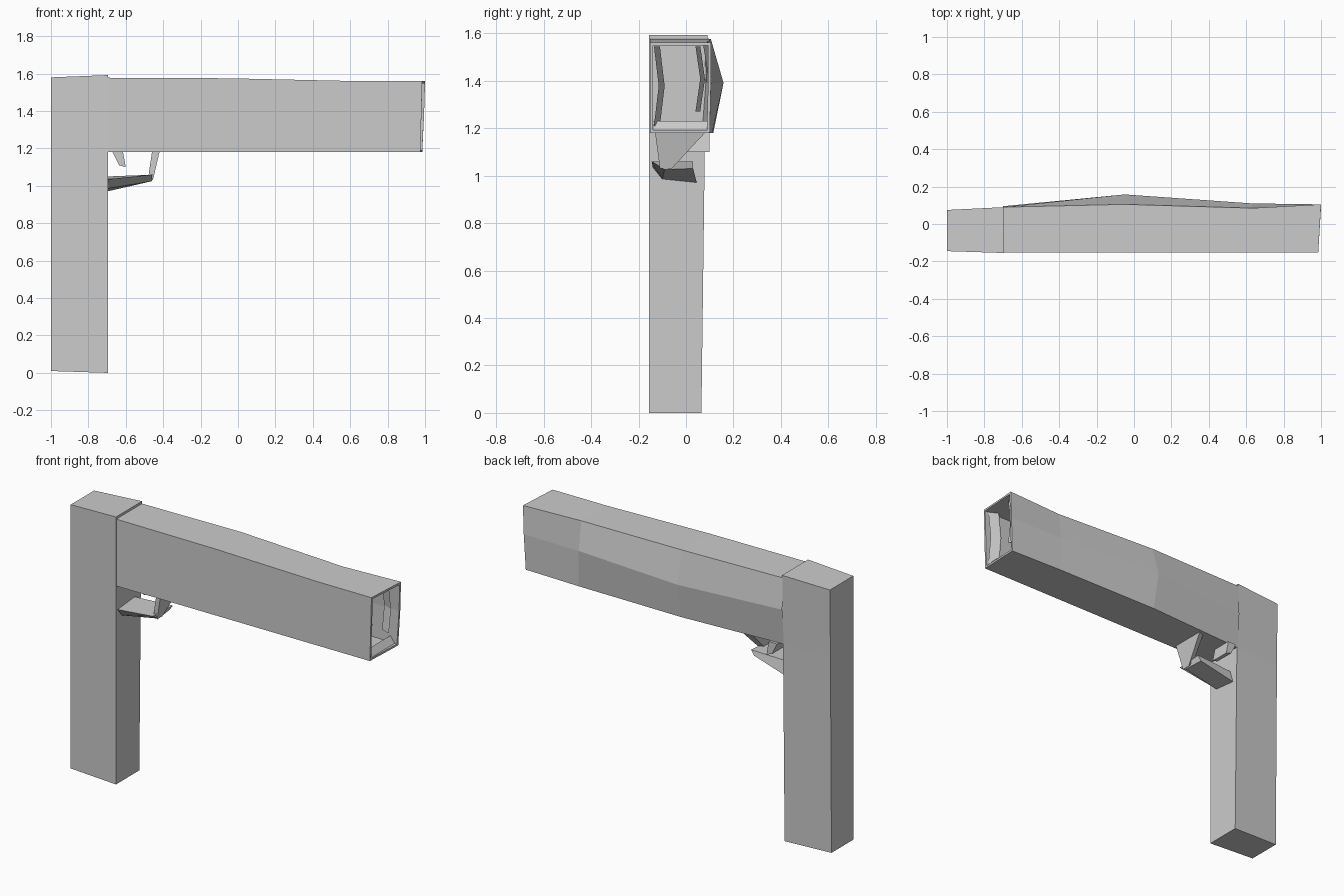
import bpy

if "Cube" in bpy.data.objects:
    bpy.data.objects.remove(bpy.data.objects["Cube"])


def loft(name, rings, caps=True):
    """Skin a list of equal-sized point rings into a flat-shaded object."""
    n = len(rings[0])
    verts = [p for ring in rings for p in ring]
    faces = []
    for r in range(len(rings) - 1):
        for i in range(n):
            j = (i + 1) % n
            faces.append((r * n + i, r * n + j, (r + 1) * n + j, (r + 1) * n + i))
    if caps:
        faces.append(tuple(reversed(range(n))))
        faces.append(tuple((len(rings) - 1) * n + i for i in range(n)))
    mesh = bpy.data.meshes.new(name)
    mesh.from_pydata(verts, [], faces)
    obj = bpy.data.objects.new(name, mesh)
    bpy.context.collection.objects.link(obj)
    import bmesh
    bm = bmesh.new()
    bm.from_mesh(mesh)
    bmesh.ops.recalc_face_normals(bm, faces=bm.faces)
    bm.to_mesh(mesh)
    bm.free()
    return obj


# Upright grip: slightly tapered square post
def grip_ring(z0, z1, back_l, back_r):
    return [(-1, -0.145, z0), (-0.695, -0.155, z1),
            (-0.695, back_r, z1), (-1, back_l, z0)]


loft("grip", [grip_ring(0.01, 0.0, 0.06, 0.065),
              grip_ring(1.18, 1.18, 0.07, 0.08),
              grip_ring(1.58, 1.592, 0.075, 0.09)])

# Barrel: hollow tube with a ridge along the back side, open at the muzzle
# station: x, top z, y of top back edge, ridge and bottom back edge
stations = [(-0.70, 1.578, 0.09, 0.095, 0.08),
            (-0.05, 1.575, 0.105, 0.158, 0.115),
            (0.63, 1.56, 0.085, 0.11, 0.11),
            (0.985, 1.56, 0.105, 0.105, 0.10)]


def barrel_ring(x, top, yt, ym, yb, inset=0.0):
    k = 0.01 if x > 0.9 else 0.0
    d = inset
    return [(x - k, -0.152 + d, 1.18 + d), (x, -0.152 + d, top - d),
            (x + k * 1.5, yt - d, top - d), (x + k, ym - d, 1.39),
            (x, yb - d, 1.18 + d)]


outer = [barrel_ring(*s) for s in stations]
inner = [barrel_ring(*s, inset=0.012) for s in reversed(stations)]
loft("barrel", outer + inner, caps=False)


# Thin liner strips just inside the muzzle
def liner(name, y_edge, y_mid, x_depth, z0, z1, w):
    rings = []
    for z, y in ((z0, y_edge), ((z0 + z1) / 2, y_mid), (z1, y_edge)):
        rings.append([(0.965, y, z), (0.965 - x_depth, y + w, z),
                      (0.957 - x_depth, y + w, z), (0.957, y, z)])
    loft(name, rings)


liner("liner_front", -0.135, -0.115, 0.05, 1.21, 1.545, 0.025)
liner("liner_back", 0.04, 0.06, 0.05, 1.27, 1.545, 0.02)
loft("muzzle_lip", [[(0.975, y, 1.185), (0.94, y, 1.23), (0.93, y, 1.185)]
                    for y in (-0.14, 0.09)])

# Trigger guard: crooked lower bar and front strut
loft("guard_bar", [
    [(-0.70, -0.14, 1.035), (-0.70, 0.02, 1.05), (-0.70, 0.045, 0.97), (-0.70, -0.10, 0.985)],
    [(-0.46, -0.145, 1.06), (-0.45, 0.03, 1.06), (-0.47, 0.03, 1.03), (-0.46, -0.09, 1.025)]])
loft("guard_strut", [
    [(-0.42, -0.13, 1.18), (-0.42, 0.08, 1.18), (-0.46, 0.06, 1.18), (-0.46, -0.11, 1.18)],
    [(-0.455, -0.11, 1.03), (-0.455, -0.06, 1.03), (-0.48, -0.06, 1.045), (-0.48, -0.11, 1.045)]])

# Trigger: small slanted blade
loft("trigger", [[(-0.67, y0, 1.18), (-0.615, y0, 1.18), (-0.60, y0, 1.10), (-0.635, y0, 1.11)]
                 for y0 in (-0.02, 0.10)])
